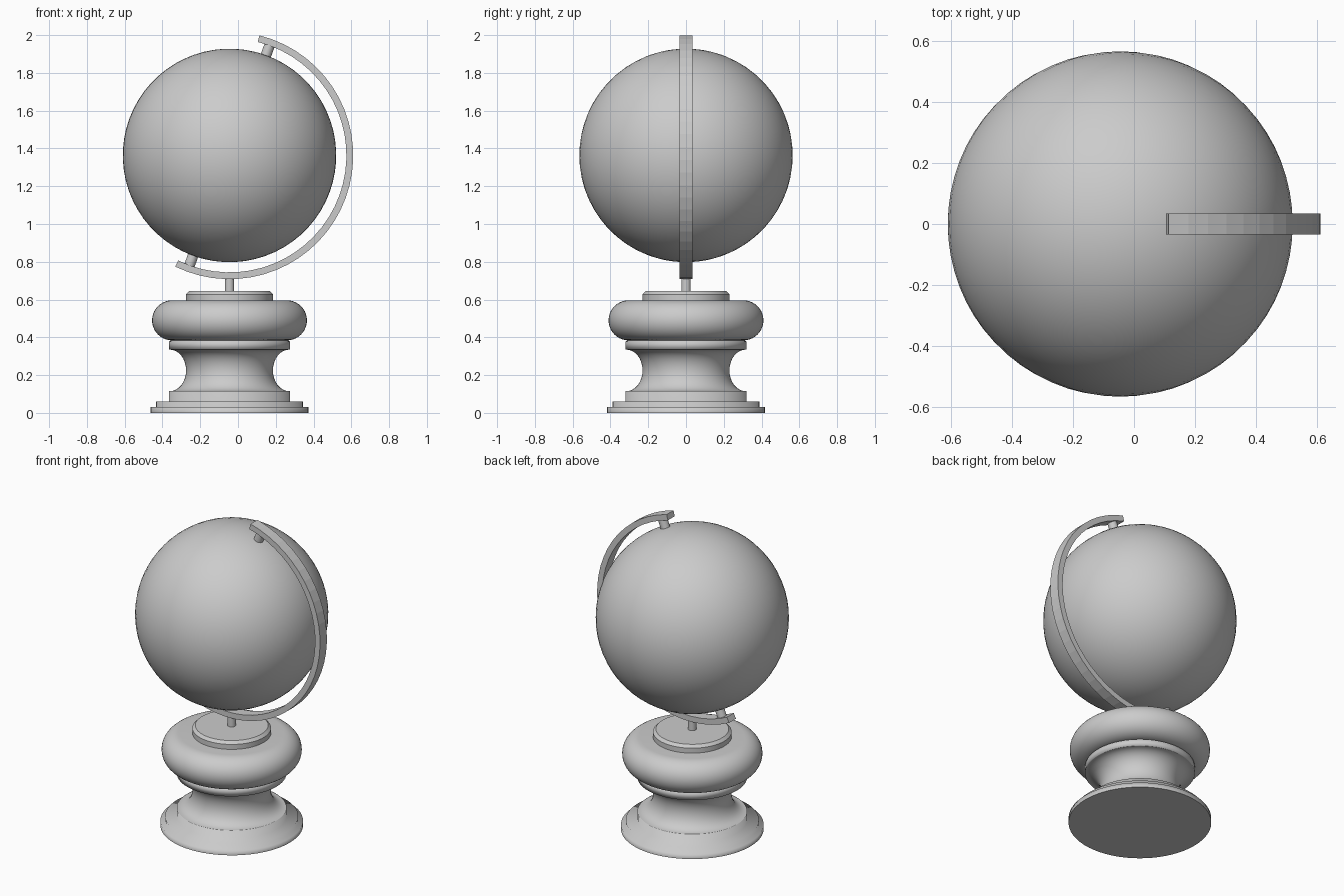
import bpy, bmesh
from math import sin, cos, pi, radians
from mathutils import Vector

if "Cube" in bpy.data.objects:
    bpy.data.objects.remove(bpy.data.objects["Cube"])

CX, CZ, R = -0.045, 1.363, 0.565   # globe centre and radius
TILT = 20                          # axis tilt from vertical, degrees


def finish(bm, name, loc, smooth=None):
    bmesh.ops.recalc_face_normals(bm, faces=bm.faces)
    mesh = bpy.data.meshes.new(name)
    bm.to_mesh(mesh)
    bm.free()
    ob = bpy.data.objects.new(name, mesh)
    bpy.context.collection.objects.link(ob)
    ob.location = loc
    bpy.ops.object.select_all(action='DESELECT')
    ob.select_set(True)
    bpy.context.view_layer.objects.active = ob
    if smooth:
        bpy.ops.object.shade_smooth_by_angle(angle=radians(smooth))
    return ob


def lathe(name, profile, n=64, smooth=35):
    """Turn an (r, z) profile around the stand axis, closing both ends."""
    bm = bmesh.new()
    rings = [[bm.verts.new((r * cos(2 * pi * i / n), r * sin(2 * pi * i / n), z))
              for i in range(n)] for r, z in profile]
    for a, b in zip(rings, rings[1:]):
        for i in range(n):
            j = (i + 1) % n
            bm.faces.new((a[i], a[j], b[j], b[i])).smooth = True
    bm.faces.new(rings[0][::-1])
    bm.faces.new(rings[-1])
    return finish(bm, name, (CX, 0, 0), smooth)


def rod(name, start, end, radius):
    start, end = Vector(start), Vector(end)
    bpy.ops.mesh.primitive_cylinder_add(vertices=24, radius=radius,
                                        depth=(end - start).length,
                                        location=(start + end) / 2)
    ob = bpy.context.object
    ob.name = name
    ob.rotation_euler = (end - start).to_track_quat('Z', 'Y').to_euler()
    bpy.ops.object.shade_smooth_by_angle(angle=radians(35))


def polar(r, deg):
    """Point in the XZ plane, angle measured clockwise from straight up."""
    a = radians(deg)
    return Vector((CX + r * sin(a), 0, CZ + r * cos(a)))


# Stepped foot with a hollow waist, softly shaded across its steps
waist = [(0.316 - 0.086 * sin(pi * i / 16), 0.225 - 0.11 * cos(pi * i / 16))
         for i in range(17)]
lathe("foot", [(0.417, 0), (0.417, 0.03), (0.389, 0.03), (0.389, 0.06),
               (0.321, 0.06), (0.321, 0.115)] + waist +
      [(0.321, 0.335), (0.321, 0.378), (0.30, 0.39)], smooth=None)

# Rounded cushion ring
lathe("cushion", [(0.304 + 0.106 * cos(t), 0.49 + 0.106 * sin(t))
                  for t in (-pi / 2 + pi * i / 20 for i in range(21))])

# Bevelled cap plate and post
lathe("cap_plate", [(0.23, 0.58), (0.23, 0.628), (0.213, 0.645)])
rod("post", (CX, 0, 0.63), (CX, 0, CZ - 0.635), 0.025)

# Globe, turned to its axis
bpy.ops.mesh.primitive_uv_sphere_add(segments=64, ring_count=32, radius=R,
                                     location=(CX, 0, CZ),
                                     rotation=(0, radians(TILT), 0))
bpy.context.object.name = "globe"
bpy.ops.object.shade_smooth()

# Axis pins at both poles
for name, deg in (("top_pin", TILT), ("bottom_pin", TILT + 180)):
    rod(name, polar(R - 0.03, deg), polar(0.635, deg), 0.028)

# Faceted half-ring arm
bm = bmesh.new()
steps = 32
loops = []
for i in range(steps + 1):
    deg = 14 + 192 * i / steps
    loops.append([bm.verts.new(polar(r, deg) + Vector((0, y, 0)))
                  for r, y in ((0.619, -0.035), (0.655, -0.035),
                               (0.655, 0.035), (0.619, 0.035))])
for a, b in zip(loops, loops[1:]):
    for i in range(4):
        j = (i + 1) % 4
        bm.faces.new((a[i], a[j], b[j], b[i]))
bm.faces.new(loops[0])
bm.faces.new(loops[-1])
finish(bm, "meridian_arm", (0, 0, 0))
